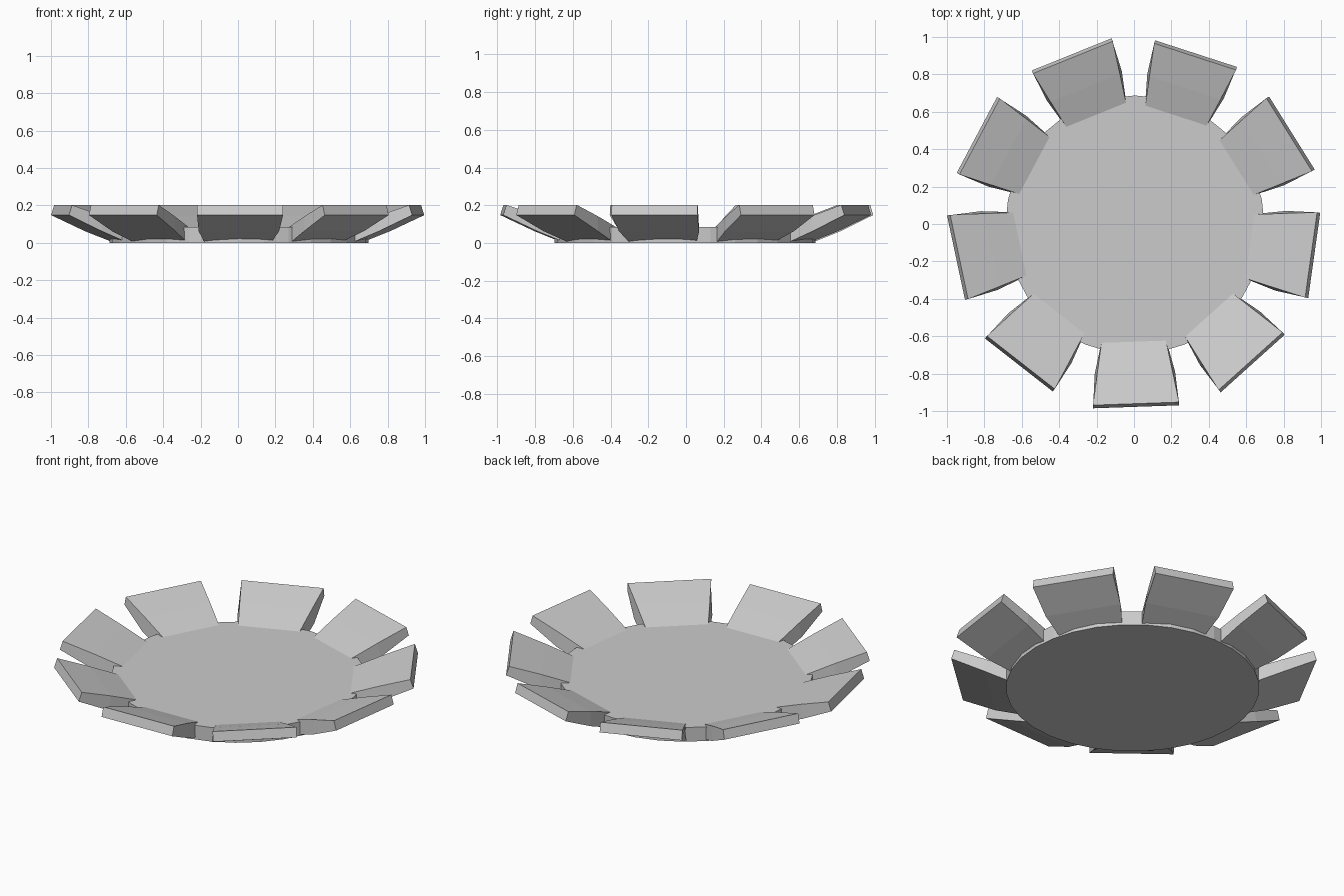
import bpy, bmesh, math
from mathutils import Matrix

if "Cube" in bpy.data.objects:
    bpy.data.objects.remove(bpy.data.objects["Cube"])

grey = bpy.data.materials.new("light_grey")
grey.diffuse_color = (0.6, 0.6, 0.6, 1)
grey.use_nodes = True
grey.node_tree.nodes["Principled BSDF"].inputs["Base Color"].default_value = grey.diffuse_color

CENTRE = Matrix.Translation((0.005, -0.005, 0))
OFFSET = -0.028   # sideways shift of every panel

# Panel cross-sections: bottom (r, z, half width), top (r, z, half width)
SECTIONS = [((0.64, 0.001, 0.178), (0.605, 0.078, 0.169)),
            ((0.79, 0.062, 0.215), (0.78, 0.143, 0.200)),
            ((0.972, 0.148, 0.230), (0.955, 0.202, 0.230))]


def finish(bm, name, matrix):
    bmesh.ops.recalc_face_normals(bm, faces=bm.faces)
    mesh = bpy.data.meshes.new(name)
    bm.to_mesh(mesh)
    bm.free()
    mesh.materials.append(grey)
    obj = bpy.data.objects.new(name, mesh)
    obj.matrix_world = matrix
    bpy.context.collection.objects.link(obj)


# Flat round base
bm = bmesh.new()
bmesh.ops.create_cone(bm, cap_ends=True, segments=32, radius1=0.692,
                      radius2=0.692, depth=0.085,
                      matrix=Matrix.Translation((0, 0, 0.0425)))
finish(bm, "round_base", CENTRE)

# Ring of nine flared panels
for i in range(9):
    bm = bmesh.new()
    rings = []
    for (rb, zb, wb), (rt, zt, wt) in SECTIONS:
        pts = [(rb, OFFSET - wb, zb), (rb, OFFSET + wb, zb),
               (rt, OFFSET + wt, zt), (rt, OFFSET - wt, zt)]
        rings.append([bm.verts.new(p) for p in pts])
    for a, b in zip(rings, rings[1:]):
        for k in range(4):
            n = (k + 1) % 4
            bm.faces.new((a[k], a[n], b[n], b[k]))
    bm.faces.new(rings[0])
    bm.faces.new(rings[-1])
    finish(bm, f"flared_panel_{i + 1}",
           CENTRE @ Matrix.Rotation(math.radians(-88 + 40 * i), 4, 'Z'))
